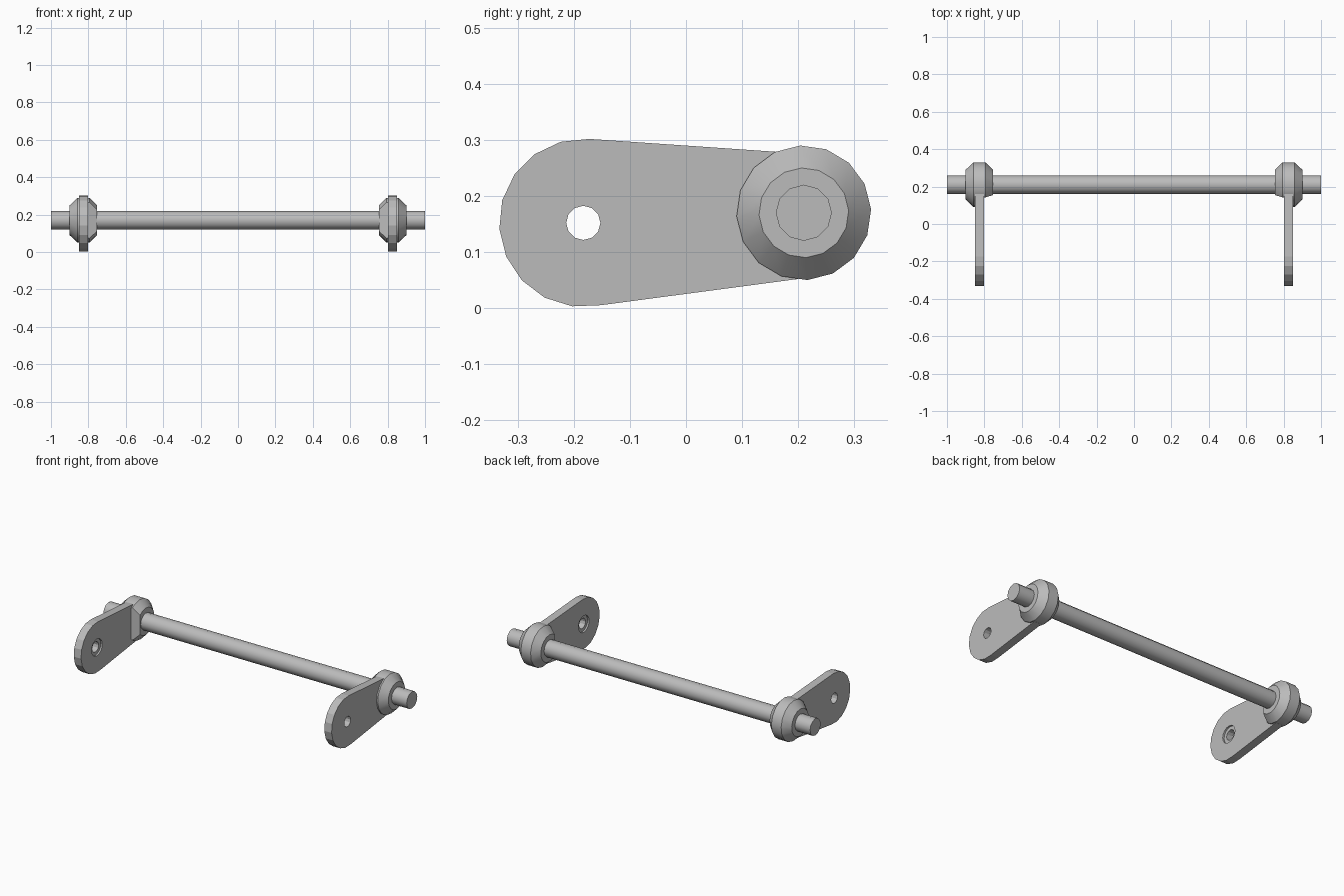
import bpy, bmesh, math
from mathutils import Vector

if "Cube" in bpy.data.objects:
    bpy.data.objects.remove(bpy.data.objects["Cube"], do_unlink=True)

metal = bpy.data.materials.new("grey_metal")
metal.use_nodes = True
metal.diffuse_color = (0.5, 0.5, 0.5, 1)
metal.node_tree.nodes["Principled BSDF"].inputs["Base Color"].default_value = (0.5, 0.5, 0.5, 1)

ROD = (0.21, 0.17)        # rod axis (y, z)
HOLE = (-0.183, 0.152)    # bolt hole axis (y, z)


def loft(name, rings, cut=None):
    """Skin equal-length rings of points, cap both ends, optionally slice off one side."""
    bm = bmesh.new()
    loops = [[bm.verts.new(p) for p in ring] for ring in rings]
    n = len(loops[0])
    for a, b in zip(loops, loops[1:]):
        for i in range(n):
            j = (i + 1) % n
            bm.faces.new((a[i], a[j], b[j], b[i]))
    bm.faces.new(loops[0])
    bm.faces.new(loops[-1])
    bmesh.ops.recalc_face_normals(bm, faces=bm.faces)
    if cut:
        res = bmesh.ops.bisect_plane(bm, geom=bm.verts[:] + bm.edges[:] + bm.faces[:],
                                     plane_co=cut[0], plane_no=cut[1], clear_inner=True)
        edges = [e for e in res["geom_cut"] if isinstance(e, bmesh.types.BMEdge)]
        bmesh.ops.holes_fill(bm, edges=edges, sides=0)
        bmesh.ops.recalc_face_normals(bm, faces=bm.faces)
    mesh = bpy.data.meshes.new(name)
    bm.to_mesh(mesh)
    bm.free()
    mesh.materials.append(metal)
    ob = bpy.data.objects.new(name, mesh)
    bpy.context.collection.objects.link(ob)
    return ob


def circle(x, r, centre, sides, turn):
    angles = [math.radians(turn + 360 * i / sides) for i in range(sides)]
    return [(x, centre[0] + r * math.cos(a), centre[1] + r * math.sin(a)) for a in angles]


def lathe(name, profile, centre, sides, turn=0, cut=None):
    return loft(name, [circle(x, r, centre, sides, turn) for x, r in profile], cut)


def activate(ob):
    bpy.ops.object.select_all(action="DESELECT")
    ob.select_set(True)
    bpy.context.view_layer.objects.active = ob


def smooth(ob, degrees):
    activate(ob)
    bpy.ops.object.shade_smooth_by_angle(angle=math.radians(degrees))


def drill(ob, cutter):
    activate(ob)
    mod = ob.modifiers.new("drill", "BOOLEAN")
    mod.operation = "DIFFERENCE"
    mod.object = cutter
    mod.solver = "EXACT"
    bpy.ops.object.modifier_apply(modifier=mod.name)
    bpy.data.objects.remove(cutter, do_unlink=True)


# Long cross rod
smooth(lathe("cross_rod", [(-1, 0.05), (1, 0.05)], ROD, 12), 35)

# Rounded arm outline: arc round the hole, tapering into the collar
arc = [math.radians(86 + 19.6 * i) for i in range(11)]
outline = [(HOLE[0] + 0.15 * math.cos(a), HOLE[1] + 0.15 * math.sin(a)) for a in arc]
outline += [(0.2, 0.052), (0.2, 0.276)]

for side, s in (("left", 1), ("right", -1)):
    # Arm plate with bolt hole and a shallow counterbore on the inner face
    arm = loft(side + "_arm", [[(s * x, y, z) for y, z in outline] for x in (0.802, 0.85)])
    drill(arm, lathe("hole_cutter", [(s * 0.7, 0.0305), (s * 0.95, 0.0305)], HOLE, 12))
    drill(arm, lathe("recess_cutter", [(s * 0.78, 0.05), (s * 0.812, 0.05)], HOLE, 16))

    # Outer collar half, fully round
    outer = lathe(side + "_collar_outer",
                  [(s * 0.9, 0.08), (s * 0.858, 0.12), (s * 0.802, 0.12)], ROD, 16, 3)
    smooth(outer, 30)

    # Inner collar half, sliced flat on the front
    plane = (Vector((s * 0.802, 0.14, 0)), Vector((s * 0.3, 1, 0)).normalized())
    inner = lathe(side + "_collar_inner",
                  [(s * 0.802, 0.12), (s * 0.794, 0.12), (s * 0.754, 0.08)], ROD, 16, 3, plane)
    smooth(inner, 30)
